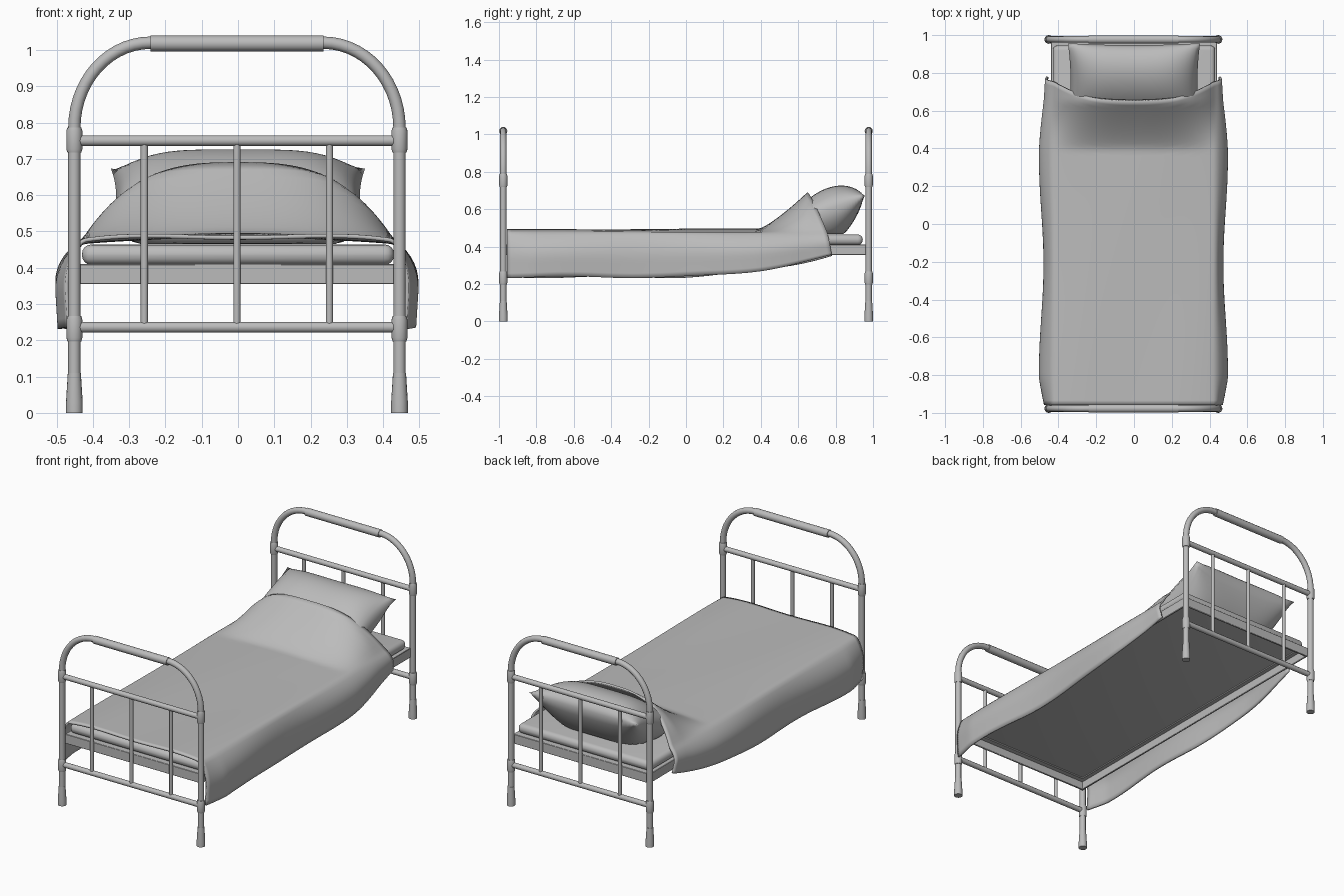
import bpy, bmesh, math

if "Cube" in bpy.data.objects:
    bpy.data.objects.remove(bpy.data.objects["Cube"], do_unlink=True)

GREY = (0.5, 0.5, 0.5, 1)
mat = bpy.data.materials.new("plain grey")
mat.use_nodes = True
mat.diffuse_color = GREY
mat.node_tree.nodes["Principled BSDF"].inputs["Base Color"].default_value = GREY


def finish(obj, angle=40):
    """Give the object the material and smooth shading."""
    bpy.ops.object.select_all(action="DESELECT")
    obj.select_set(True)
    bpy.context.view_layer.objects.active = obj
    if obj.type == "CURVE":
        bpy.ops.object.convert(target="MESH")
        obj = bpy.context.object
    obj.data.materials.clear()
    obj.data.materials.append(mat)
    bpy.ops.object.shade_smooth_by_angle(angle=math.radians(angle))
    return obj


def mesh_object(name, verts, faces, angle=40):
    me = bpy.data.meshes.new(name)
    me.from_pydata(verts, [], faces)
    obj = bpy.data.objects.new(name, me)
    bpy.context.collection.objects.link(obj)
    return finish(obj, angle)


def tube(name, points, radius):
    cu = bpy.data.curves.new(name, "CURVE")
    cu.dimensions = "3D"
    cu.bevel_depth = radius
    cu.bevel_resolution = 4
    cu.use_fill_caps = True
    sp = cu.splines.new("POLY")
    sp.points.add(len(points) - 1)
    for p, co in zip(sp.points, points):
        p.co = (*co, 1)
    obj = bpy.data.objects.new(name, cu)
    bpy.context.collection.objects.link(obj)
    return finish(obj)


def lathe(name, x, y, profile, n=16):
    """Revolve (radius, z) pairs round a vertical axis."""
    verts = [(x + r * math.cos(math.tau * i / n), y + r * math.sin(math.tau * i / n), z)
             for r, z in profile for i in range(n)]
    faces = [(k * n + i, k * n + (i + 1) % n, (k + 1) * n + (i + 1) % n, (k + 1) * n + i)
             for k in range(len(profile) - 1) for i in range(n)]
    top = (len(profile) - 1) * n
    faces += [tuple(reversed(range(n))), tuple(range(top, top + n))]
    return mesh_object(name, verts, faces)


def box(name, x, y, z, bevel):
    """Box from (min, max) pairs with rounded edges."""
    bm = bmesh.new()
    bmesh.ops.create_cube(bm, size=1)
    for v in bm.verts:
        v.co = [(a + b) / 2 + c * (b - a) for c, (a, b) in zip(v.co, (x, y, z))]
    bmesh.ops.bevel(bm, geom=bm.edges[:], offset=bevel, segments=4 if bevel > 0.01 else 1,
                    profile=0.5, affect="EDGES", clamp_overlap=True)
    me = bpy.data.meshes.new(name)
    bm.to_mesh(me)
    bm.free()
    obj = bpy.data.objects.new(name, me)
    bpy.context.collection.objects.link(obj)
    return finish(obj)


def grid_faces(nu, nv, start=0):
    return [(start + j * (nu + 1) + i, start + j * (nu + 1) + i + 1,
             start + (j + 1) * (nu + 1) + i + 1, start + (j + 1) * (nu + 1) + i)
            for j in range(nv) for i in range(nu)]


# Headboard and footboard, a touch off centre
MID, POST, BEND, END = -0.003, 0.448, 0.21, 0.977
for part, y in (("headboard", END), ("footboard", -END)):
    half = [(POST, 0.02)]
    half += [(POST - BEND * (1 - math.cos(a)), 0.785 + 0.235 * math.sin(a))
             for a in (math.pi / 2 * i / 14 for i in range(15))]
    arch = [(MID - x, y, z) for x, z in half] + [(MID + x, y, z) for x, z in reversed(half)]
    tube(part + "_arch", arch, 0.017)
    tube(part + "_top_sleeve", [(MID - 0.238, y, 1.018), (MID + 0.238, y, 1.018)], 0.022)
    tube(part + "_upper_rail", [(MID - POST, y, 0.75), (MID + POST, y, 0.75)], 0.015)
    tube(part + "_lower_rail", [(MID - POST, y, 0.236), (MID + POST, y, 0.236)], 0.015)
    for i, x in enumerate((-0.255, 0, 0.255)):
        tube(f"{part}_bar_{i + 1}", [(MID + x, y, 0.24), (MID + x, y, 0.745)], 0.01)
    for side, x in (("left", MID + POST), ("right", MID - POST)):
        lathe(f"{part}_{side}_foot", x, y, [(0.023, 0), (0.023, 0.03), (0.018, 0.11)])
        for level, z in (("lower", 0.232), ("upper", 0.752)):
            lathe(f"{part}_{side}_{level}_joint", x, y,
                  [(0.019, z - 0.035), (0.022, z - 0.025), (0.022, z + 0.025), (0.019, z + 0.035)])

# Bed base: open angle-iron frame, with the mattress lying on its flanges
WALL, FLANGE = (0.355, 0.41), (0.402, 0.41)
for side, s in (("left", 1), ("right", -1)):
    box(side + "_side_rail", sorted((s * 0.43, s * 0.44)), (-0.965, 0.965), WALL, 0.002)
    box(side + "_side_flange", sorted((s * 0.405, s * 0.435)), (-0.96, 0.96), FLANGE, 0.001)
for side, s in (("head", 1), ("foot", -1)):
    box(side + "_end_rail", (-0.435, 0.435), sorted((s * 0.955, s * 0.965)), WALL, 0.002)
    box(side + "_end_flange", (-0.41, 0.41), sorted((s * 0.925, s * 0.96)), FLANGE, 0.001)
box("mattress", (-0.43, 0.43), (-0.945, 0.945), (0.408, 0.464), 0.026)

# Pillow: two bulging sheets sharing a pinched outline, tilted up at the head
N = 28
verts, faces = [], []
for sign, depth in ((1, 0.115), (-1, 0.19)):
    start = len(verts)
    for j in range(N + 1):
        for i in range(N + 1):
            u, v = 2 * i / N - 1, 2 * j / N - 1
            bulge = max(0, (1 - u ** 4) * (1 - v * v)) ** 0.7
            x = 0.35 * u * (1 - 0.04 * (1 - v * v))
            y = 0.757 + 0.2 * v * (1 - 0.05 * (1 - u * u))
            z = 0.598 + 0.065 * v + sign * depth * bulge + 0.01 * u * u * v
            verts.append((x, y, max(z, 0.466)))
    faces += [f if sign > 0 else f[::-1] for f in grid_faces(N, N, start)]
pillow = mesh_object("pillow", verts, faces, 60)
bm = bmesh.new()
bm.from_mesh(pillow.data)
bmesh.ops.remove_doubles(bm, verts=bm.verts, dist=0.0005)
bm.to_mesh(pillow.data)
bm.free()

# Blanket: flat over the mattress, humped over the pillow, hanging at both sides
NU, NV = 72, 72
verts = []
for j in range(NV + 1):
    for i in range(NU + 1):
        s = 2 * i / NU - 1
        a, v = abs(s), j / NV
        side = math.copysign(1, s)
        drop = max(0, (a - 0.68) / 0.32)
        x = 0.43 * min(1, a / 0.68)
        y = -0.957 + v * (1.607 + 0.13 * ((x + 0.04 * drop) / 0.47) ** 2.5)
        rise = min(1, max(0, (y - 0.39) / 0.26)) ** 1.25
        hem = 0.236 + 0.115 * max(0, (y + 0.1) / 0.88) ** 2 + 0.005 * math.sin(9 * y + side)
        z = 0.478 + 0.014 * (1 - (x / 0.43) ** 4) + 0.198 * rise * (1 - (x / 0.43) ** 3)
        z += 0.004 * math.sin(3 * y + 1) * math.cos(6 * s)
        z -= (z - hem) * drop ** 1.25
        swell = 0.073 + 0.012 * math.sin(5.56 * y + 5.9) - 0.02 * max(0, (-0.82 - y) / 0.13)
        swell -= 0.012 * rise + (0.006 if side > 0 else 0)
        x += swell * math.sin(min(1, 1.5 * drop) * math.pi / 2) - 0.018 * drop
        verts.append((side * x, y, z))
blanket = mesh_object("blanket", verts, grid_faces(NU, NV), 60)
thick = blanket.modifiers.new("thickness", "SOLIDIFY")
thick.thickness = 0.011
thick.offset = -1
